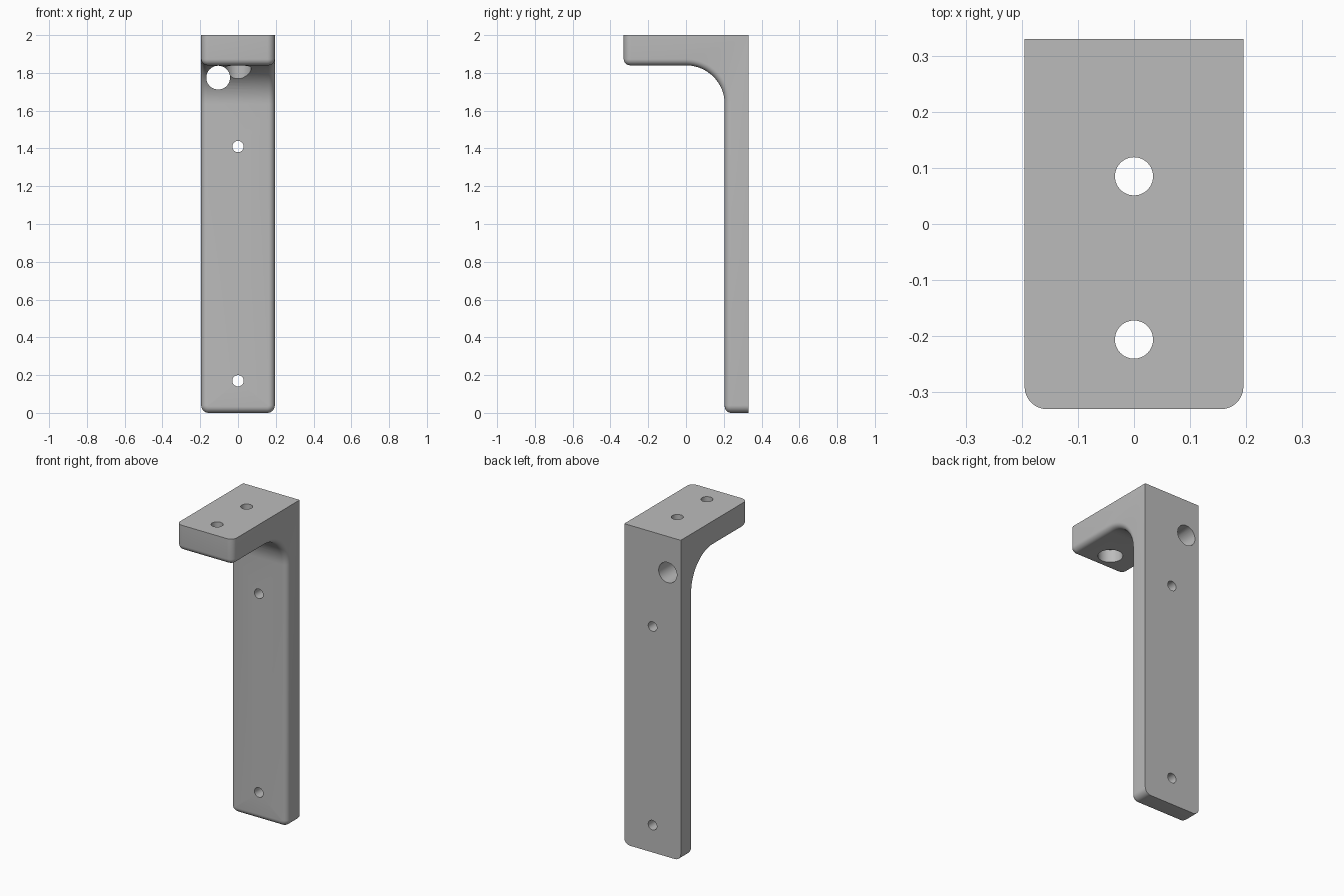
import bpy, bmesh
from math import sin, cos, pi, radians

if "Cube" in bpy.data.objects:
    bpy.data.objects.remove(bpy.data.objects["Cube"])

HALF_W, BACK, FRONT = 0.195, 0.33, -0.33
TOP, SHELF_Z, POST_Y = 2.0, 1.84, 0.205
FILLET = 0.205

grey = bpy.data.materials.new("plain grey")
grey.use_nodes = True
grey.diffuse_color = (0.5, 0.5, 0.5, 1)
grey.node_tree.nodes["Principled BSDF"].inputs["Base Color"].default_value = (0.5, 0.5, 0.5, 1)

# L-shaped side profile with an inner fillet
profile = [(BACK, 0), (BACK, TOP), (FRONT, TOP), (FRONT, SHELF_Z)]
for i in range(17):
    a = pi / 2 * (1 - i / 16)
    profile.append((POST_Y - FILLET + FILLET * cos(a), SHELF_Z - FILLET + FILLET * sin(a)))
profile.append((POST_Y, 0))

bm = bmesh.new()
face = bm.faces.new([bm.verts.new((-HALF_W, y, z)) for y, z in profile])
ext = bmesh.ops.extrude_face_region(bm, geom=[face])
bmesh.ops.translate(bm, vec=(2 * HALF_W, 0, 0),
                    verts=[v for v in ext["geom"] if isinstance(v, bmesh.types.BMVert)])
bmesh.ops.recalc_face_normals(bm, faces=bm.faces)


# Round the corners of the two free ends
def is_end_corner(e):
    a, b = (v.co for v in e.verts)
    if abs(a.x - b.x) > 0.01:
        return False
    at_front = max(a.y, b.y) < FRONT + 0.001
    at_foot = max(a.z, b.z) < 0.001
    return at_front or at_foot


bmesh.ops.bevel(bm, geom=[e for e in bm.edges if is_end_corner(e)], offset=0.04,
                offset_type='OFFSET', segments=8, profile=0.5, affect='EDGES')
bm.normal_update()


# Round the whole rim of the inner surface
def is_inner(f):
    c, n = f.calc_center_median(), f.normal
    return (abs(n.x) < 0.01 and (n.y < -0.01 or n.z < -0.01)
            and c.y > FRONT + 0.01 and c.z > 0.01)


inner = {f for f in bm.faces if is_inner(f)}
rim = [e for e in bm.edges if sum(f in inner for f in e.link_faces) == 1]
bmesh.ops.bevel(bm, geom=rim, offset=0.033, offset_type='OFFSET',
                segments=6, profile=0.5, affect='EDGES')
bmesh.ops.recalc_face_normals(bm, faces=bm.faces)

mesh = bpy.data.meshes.new("bracket")
bm.to_mesh(mesh)
bm.free()
bracket = bpy.data.objects.new("bracket", mesh)
bpy.context.collection.objects.link(bracket)
mesh.materials.append(grey)


# Drilled holes
def drill(name, radius, depth, location, along_y=False):
    bpy.ops.mesh.primitive_cylinder_add(
        vertices=48, radius=radius, depth=depth, location=location,
        rotation=(pi / 2 if along_y else 0, 0, 0))
    cutter = bpy.context.object
    cutter.name = name
    cutter.data.materials.append(grey)
    cutter.hide_render = True
    mod = bracket.modifiers.new(name, 'BOOLEAN')
    mod.operation, mod.solver, mod.object = 'DIFFERENCE', 'EXACT', cutter
    return cutter


cutters = []
for label, y in (("rear", 0.085), ("front", -0.206)):
    cutters.append(drill(label + "_bolt_hole", 0.034, 0.6, (0, y, 1.9)))
    cutters.append(drill(label + "_counterbore", 0.07, 0.42, (0, y, 1.71)))
for label, z in (("upper", 1.41), ("lower", 0.17)):
    cutters.append(drill(label + "_screw_hole", 0.03, 0.5, (0, 0.27, z), True))
cutters.append(drill("cable_hole", 0.063, 0.5, (-0.105, 0.2, 1.775), True))

# Apply the cuts and drop the cutters
bpy.ops.object.select_all(action='DESELECT')
bpy.context.view_layer.objects.active = bracket
bracket.select_set(True)
for mod in list(bracket.modifiers):
    bpy.ops.object.modifier_apply(modifier=mod.name)
for c in cutters:
    bpy.data.objects.remove(c)
bpy.ops.object.shade_smooth_by_angle(angle=radians(30))
